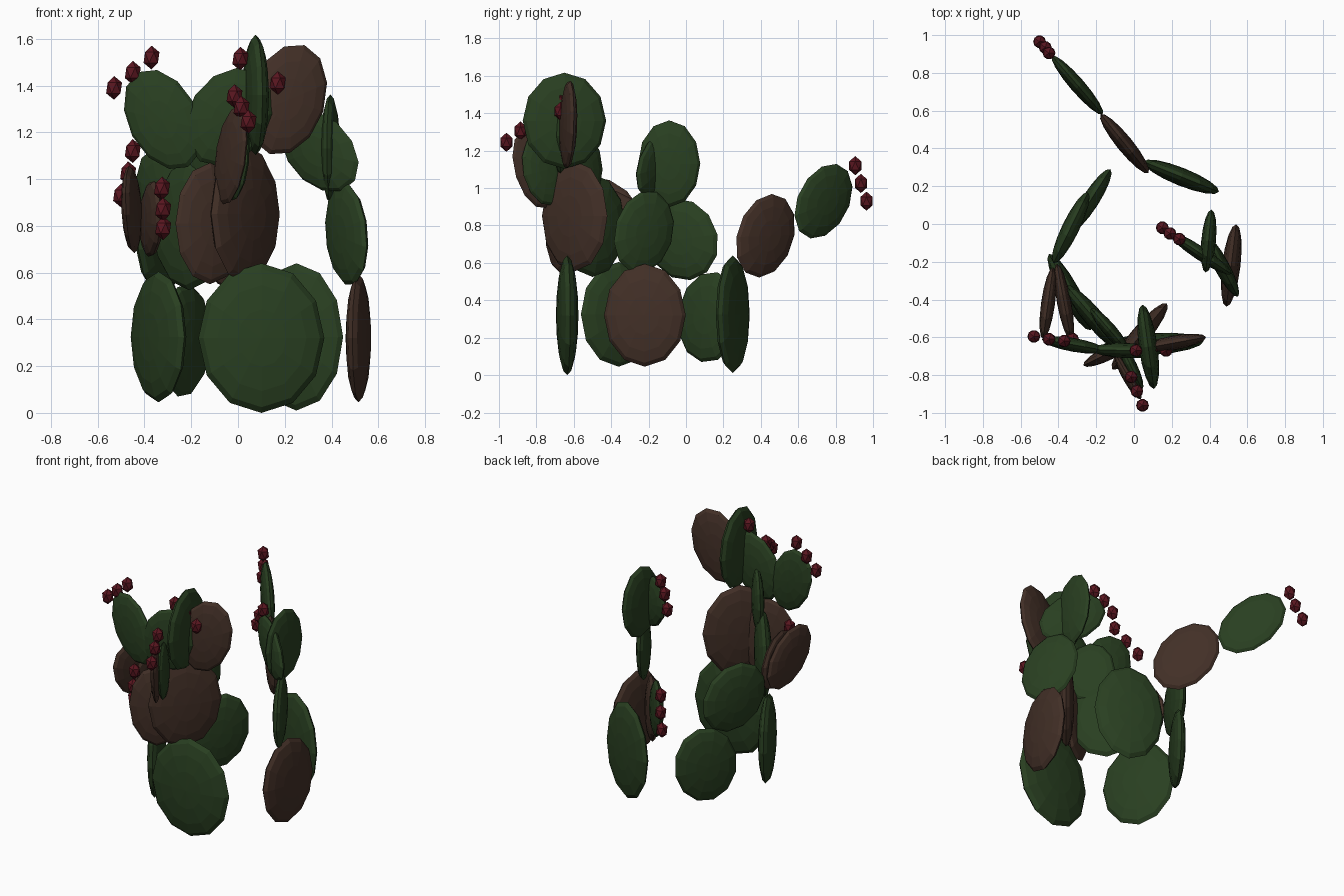
import bpy, bmesh, math
from mathutils import Matrix, Vector

if "Cube" in bpy.data.objects:
    bpy.data.objects.remove(bpy.data.objects["Cube"])


def material(name, rgb):
    m = bpy.data.materials.new(name)
    m.diffuse_color = (*rgb, 1)
    m.use_nodes = True
    m.node_tree.nodes["Principled BSDF"].inputs["Base Color"].default_value = m.diffuse_color
    return m


GREEN = material("pad_green", (0.022, 0.05, 0.015))
BROWN = material("pad_brown", (0.055, 0.029, 0.02))
RED = material("fruit_red", (0.10, 0.008, 0.014))


def finish(name, bm, mat):
    mesh = bpy.data.meshes.new(name)
    bm.to_mesh(mesh)
    bm.free()
    mesh.materials.append(mat)
    bpy.context.collection.objects.link(bpy.data.objects.new(name, mesh))


def pad(name, mat, centre, facing, half_w, half_h, lean=0):
    """Flattened ellipsoid; 'facing' is its horizontal width direction, it leans that way."""
    u = Vector((*facing, 0)).normalized()
    z = Vector((0, 0, 1))
    n = u.cross(z)
    r = math.radians(lean)
    side = u * math.cos(r) - z * math.sin(r)
    up = z * math.cos(r) + u * math.sin(r)
    thick = 0.18 * half_w + 0.009
    # sphere pole runs through the thickness, so the outline is a 12-gon
    m = Matrix((side * half_w, up * half_h, n * thick)).transposed().to_4x4()
    m = Matrix.Translation(centre) @ m
    bm = bmesh.new()
    bmesh.ops.create_uvsphere(bm, u_segments=12, v_segments=8, radius=1)
    bmesh.ops.transform(bm, matrix=m, verts=bm.verts)
    bmesh.ops.recalc_face_normals(bm, faces=bm.faces)
    finish(name, bm, mat)


def fruits(name, points):
    for i, p in enumerate(points):
        bm = bmesh.new()
        bmesh.ops.create_icosphere(bm, subdivisions=1, radius=1)
        bmesh.ops.transform(bm, verts=bm.verts,
                            matrix=Matrix.Translation(p) @ Matrix.Diagonal((0.038, 0.038, 0.051, 1)))
        finish(f"{name}_{i + 1}", bm, RED)


# Back branch
pad("back_base_pad", GREEN, (0.25, 0.25, 0.325), (0.4, -0.16), 0.215, 0.315)
pad("back_middle_pad", BROWN, (-0.05, 0.425, 0.745), (-0.26, 0.32), 0.185, 0.24, 35)
pad("back_tip_pad", GREEN, (-0.3, 0.735, 0.93), (-0.26, 0.3), 0.165, 0.235, 47)
fruits("back_fruit", [(-0.45, 0.905, 1.12), (-0.47, 0.935, 1.025), (-0.5, 0.965, 0.93)])

# Right branch
pad("right_base_pad", BROWN, (0.515, -0.22, 0.32), (0.05, 0.42), 0.22, 0.275)
pad("right_middle_pad", GREEN, (0.465, -0.225, 0.765), (-0.17, 0.32), 0.175, 0.228, 20)
pad("right_leaning_pad", GREEN, (0.35, -0.155, 1.12), (-0.83, 0.55), 0.15, 0.22, 55)
pad("right_top_pad", GREEN, (0.395, -0.09, 1.13), (0.03, 0.33), 0.167, 0.232)
fruits("right_fruit", [(0.24, -0.08, 1.31), (0.19, -0.05, 1.25), (0.15, -0.02, 1.17)])

# Left branch
pad("left_front_base_pad", GREEN, (-0.34, -0.36, 0.325), (0.23, -0.42), 0.23, 0.28)
pad("left_rear_base_pad", GREEN, (-0.23, 0.125, 0.31), (0.21, 0.33), 0.2, 0.245, 12)
pad("left_middle_pad", GREEN, (-0.335, -0.02, 0.725), (-0.19, -0.39), 0.205, 0.228, 40)
pad("left_inner_pad", GREEN, (-0.21, -0.5, 0.8), (0.3, -0.35), 0.23, 0.275)
pad("left_upper_inner_pad", GREEN, (-0.13, -0.56, 1.1), (0.26, -0.3), 0.15, 0.2)
pad("left_outer_brown_pad", BROWN, (-0.455, -0.42, 0.87), (-0.06, -0.43), 0.155, 0.22, 47)
pad("left_inner_brown_pad", BROWN, (-0.37, -0.415, 0.83), (0.08, -0.43), 0.16, 0.215, 75)
fruits("left_fruit", [(-0.325, -0.61, 0.96), (-0.32, -0.63, 0.87), (-0.32, -0.625, 0.79)])

# Front branch: base and trunk pads
pad("front_base_pad", GREEN, (0.1, -0.635, 0.32), (1, 0.06), 0.27, 0.32)
pad("front_trunk_pad", BROWN, (0.03, -0.595, 0.85), (0.29, 0.35), 0.227, 0.295)
pad("front_side_pad", BROWN, (-0.12, -0.675, 0.81), (0.3, 0.15), 0.165, 0.26)

# Front branch: crown pads
pad("crown_left_pad", GREEN, (-0.32, -0.64, 1.255), (-0.34, 0.06), 0.152, 0.23, 28)
fruits("crown_left_fruit", [(-0.37, -0.62, 1.52), (-0.45, -0.61, 1.455), (-0.53, -0.595, 1.39)])
pad("crown_middle_pad", GREEN, (-0.04, -0.67, 1.265), (1, -0.03), 0.172, 0.225, 33)
fruits("crown_middle_fruit", [(0.01, -0.67, 1.515), (0.09, -0.67, 1.47), (0.17, -0.67, 1.41)])
pad("crown_right_pad", BROWN, (0.21, -0.63, 1.34), (0.33, 0.06), 0.165, 0.245, 18)
pad("crown_tall_pad", GREEN, (0.075, -0.65, 1.36), (0.06, -0.44), 0.225, 0.257)
pad("crown_forward_green_pad", GREEN, (-0.015, -0.755, 1.1), (0.12, -0.25), 0.13, 0.2, 15)
pad("crown_forward_brown_pad", BROWN, (-0.03, -0.81, 1.1), (0.14, -0.25), 0.12, 0.22, 20)
fruits("crown_forward_fruit", [(-0.015, -0.81, 1.355), (0.015, -0.885, 1.305), (0.045, -0.96, 1.245)])
